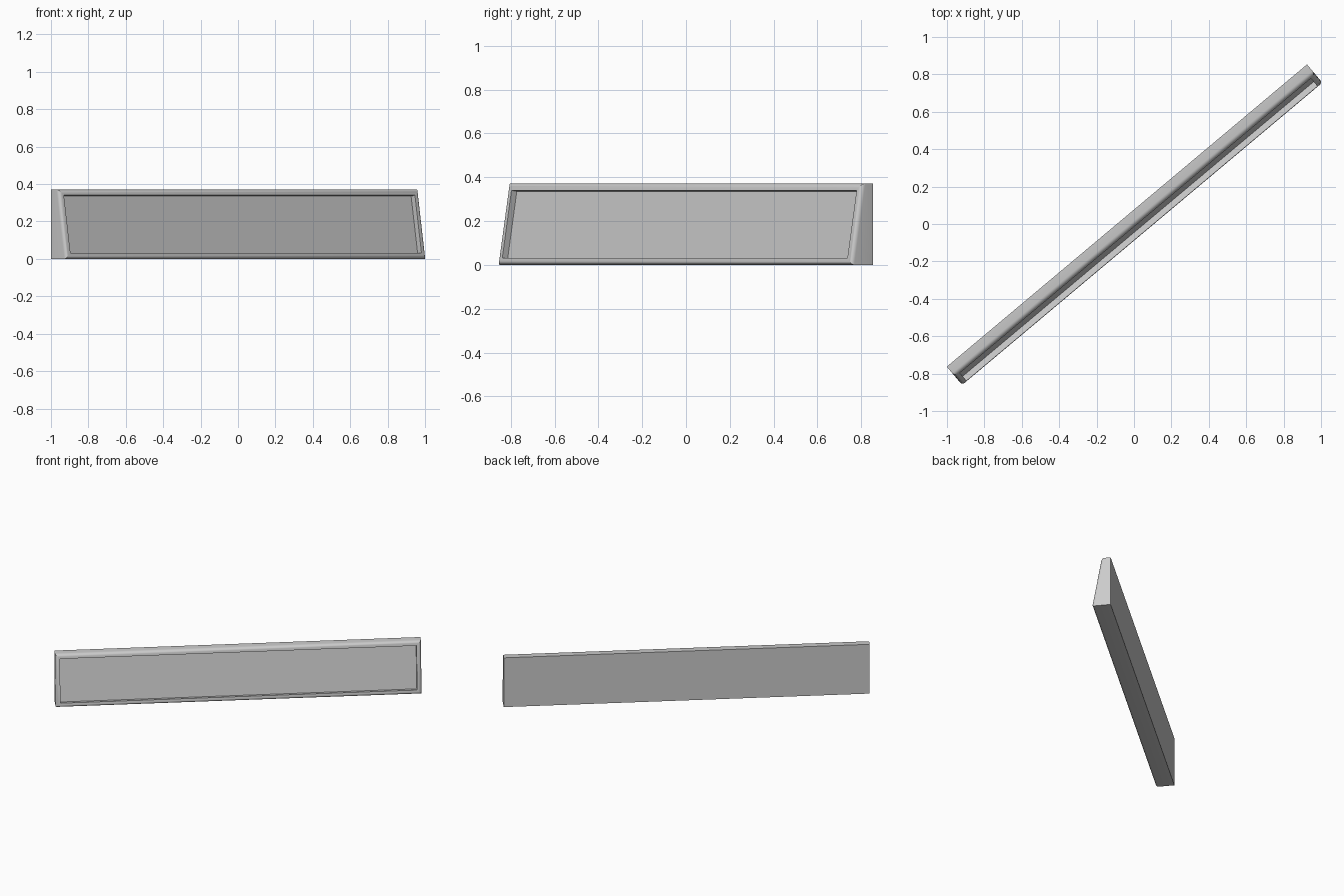
import bpy, bmesh, math
from mathutils import Matrix, Vector

if "Cube" in bpy.data.objects:
    bpy.data.objects.remove(bpy.data.objects["Cube"])

HALF_LEN = 1.257      # half length along the bar
HEIGHT = 0.372
BACK = 0.059          # flat vertical back, at local +y
ANGLE = math.radians(40)
ROUND = 0.02          # rounding of the front edges
RIM = 0.037           # rim width around the recessed panel
DEPTH = 0.032         # panel recess depth

# Wedge cross-section (y, z): vertical back, leaning front
profile = [(BACK, 0), (-0.072, 0), (-0.006, HEIGHT), (BACK, HEIGHT)]

bm = bmesh.new()
end = bm.faces.new([bm.verts.new((-HALF_LEN, y, z)) for y, z in profile])
ext = bmesh.ops.extrude_face_region(bm, geom=[end], use_keep_orig=True)
moved = [g for g in ext["geom"] if isinstance(g, bmesh.types.BMVert)]
bmesh.ops.translate(bm, verts=moved, vec=(2 * HALF_LEN, 0, 0))
bmesh.ops.recalc_face_normals(bm, faces=bm.faces)


def front_face():
    bm.normal_update()
    faces = [f for f in bm.faces if f.normal.y < -0.9]
    return max(faces, key=lambda f: f.calc_area())


# Rounded outer rim
bmesh.ops.bevel(bm, geom=list(front_face().edges), offset=ROUND,
                offset_type='OFFSET', segments=5, profile=0.5, affect='EDGES')

# Recessed front panel
face = front_face()
bmesh.ops.inset_individual(bm, faces=[face], thickness=RIM - ROUND)
face = front_face()
normal = Vector(face.normal)
panel = bmesh.ops.extrude_discrete_faces(bm, faces=[face])["faces"][0]
bmesh.ops.translate(bm, verts=panel.verts, vec=-normal * DEPTH)

# Turn the whole bar diagonally
bmesh.ops.transform(bm, matrix=Matrix.Rotation(ANGLE, 4, 'Z'), verts=bm.verts)
bmesh.ops.recalc_face_normals(bm, faces=bm.faces)

mesh = bpy.data.meshes.new("framed_panel_bar")
bm.to_mesh(mesh)
bm.free()
bar = bpy.data.objects.new("framed_panel_bar", mesh)
bpy.context.collection.objects.link(bar)
bpy.context.view_layer.objects.active = bar
bar.select_set(True)
bpy.ops.object.shade_smooth_by_angle(angle=math.radians(30))
